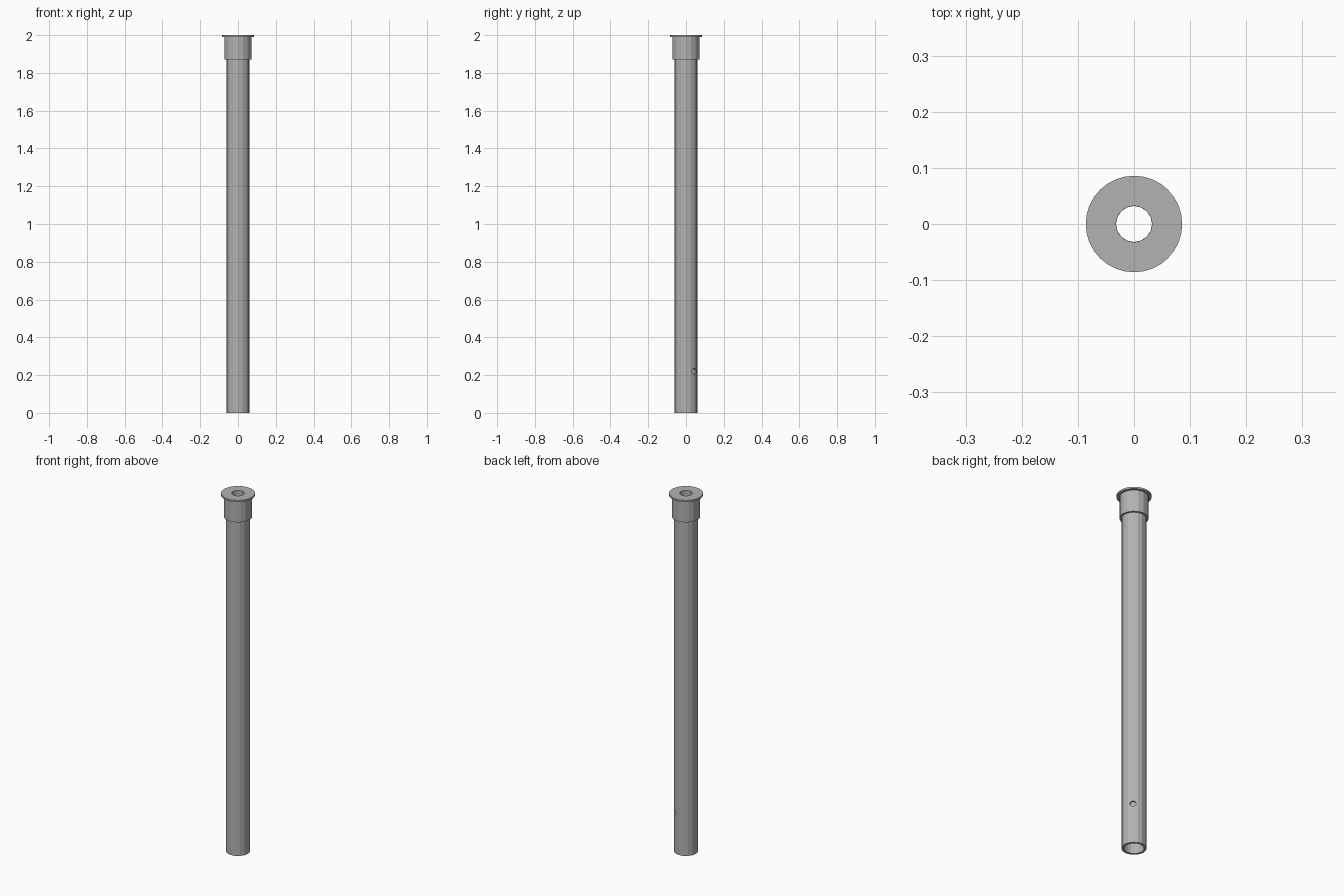
import bpy
import math

cube = bpy.data.objects.get("Cube")
if cube:
    bpy.data.objects.remove(cube, do_unlink=True)

GREY = (0.45, 0.45, 0.45, 1.0)
mat = bpy.data.materials.new("plain grey")
mat.use_nodes = True
mat.diffuse_color = GREY
mat.node_tree.nodes["Principled BSDF"].inputs["Base Color"].default_value = GREY


def ring(name, outer, inner, z0, z1, sides):
    """Closed ring: a rectangular section swept around the z axis."""
    section = [(outer, z0), (outer, z1), (inner, z1), (inner, z0)]
    verts, faces = [], []
    for i in range(sides):
        a = math.tau * i / sides
        verts += [(r * math.cos(a), r * math.sin(a), z) for r, z in section]
        for k in range(4):
            m, j = (k + 1) % 4, (i + 1) % sides
            faces.append((i * 4 + k, j * 4 + k, j * 4 + m, i * 4 + m))
    mesh = bpy.data.meshes.new(name)
    mesh.from_pydata(verts, [], faces)
    mesh.materials.append(mat)
    obj = bpy.data.objects.new(name, mesh)
    bpy.context.collection.objects.link(obj)
    return obj


# Long hollow tube, stepped collar and thin top flange
tube = ring("tube", 0.062, 0.05, 0.0, 1.87, 16)
ring("collar", 0.072, 0.032, 1.87, 1.99, 16)
ring("top_flange", 0.086, 0.032, 1.99, 2.0, 32)

# Small pin hole drilled through one wall, back left
bpy.ops.mesh.primitive_cylinder_add(
    vertices=16, radius=0.015, depth=0.06,
    location=(0.04, 0.04, 0.22),
    rotation=(0, math.pi / 2, math.pi / 4))
drill = bpy.context.object
drill.name = "pin_hole_cutter"
drill.data.materials.append(mat)
drill.hide_render = True

cut = tube.modifiers.new("pin_hole", "BOOLEAN")
cut.operation = "DIFFERENCE"
cut.solver = "EXACT"
cut.object = drill

# Bake the hole and drop the cutter
bpy.context.view_layer.objects.active = tube
bpy.ops.object.modifier_apply(modifier=cut.name)
bpy.data.objects.remove(drill, do_unlink=True)
